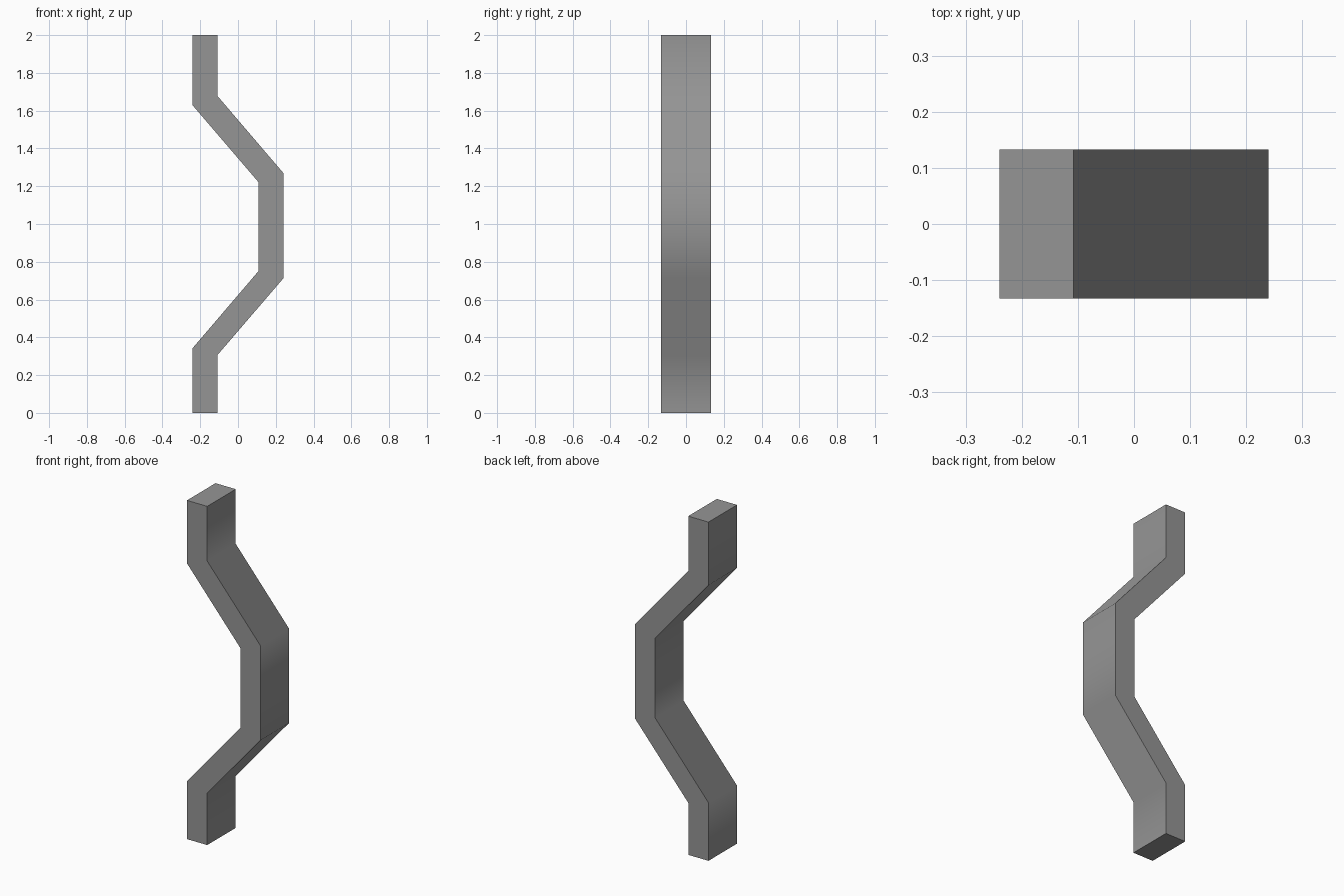
import bpy
import bmesh
import math

cube = bpy.data.objects.get("Cube")
if cube:
    bpy.data.objects.remove(cube, do_unlink=True)

# Plain grey material
grey = bpy.data.materials.new("grey")
grey.use_nodes = True
colour = (0.3, 0.3, 0.3, 1)
grey.diffuse_color = colour
grey.node_tree.nodes["Principled BSDF"].inputs["Base Color"].default_value = colour

# Bent bar: each row is (left edge x, left edge z, right edge x, right edge z)
HALF_DEPTH = 0.133
OUT, IN = 0.24, 0.108
rows = [
    (-OUT, 0, -IN, 0),
    (-OUT, 0.343, -IN, 0.307),
    (IN, 0.75, OUT, 0.712),
    (IN, 1.222, OUT, 1.27),
    (-OUT, 1.628, -IN, 1.677),
    (-OUT, 2, -IN, 2),
]

bm = bmesh.new()
rings = []
for xl, zl, xr, zr in rows:
    corners = [(xl, -HALF_DEPTH, zl), (xr, -HALF_DEPTH, zr),
               (xr, HALF_DEPTH, zr), (xl, HALF_DEPTH, zl)]
    rings.append([bm.verts.new(c) for c in corners])

# Side faces between neighbouring cross-sections, then the two end caps
for low, high in zip(rings, rings[1:]):
    for i in range(4):
        j = (i + 1) % 4
        bm.faces.new((low[i], low[j], high[j], high[i]))
bm.faces.new(reversed(rings[0]))
bm.faces.new(rings[-1])
bmesh.ops.recalc_face_normals(bm, faces=bm.faces)

mesh = bpy.data.meshes.new("bent_bar")
bm.to_mesh(mesh)
bm.free()
mesh.materials.append(grey)
bar = bpy.data.objects.new("bent_bar", mesh)
bpy.context.collection.objects.link(bar)

# Soft shading along the bends, sharp at the bar's long edges and ends
bpy.ops.object.select_all(action='DESELECT')
bar.select_set(True)
bpy.context.view_layer.objects.active = bar
bpy.ops.object.shade_smooth_by_angle(angle=math.radians(60))
